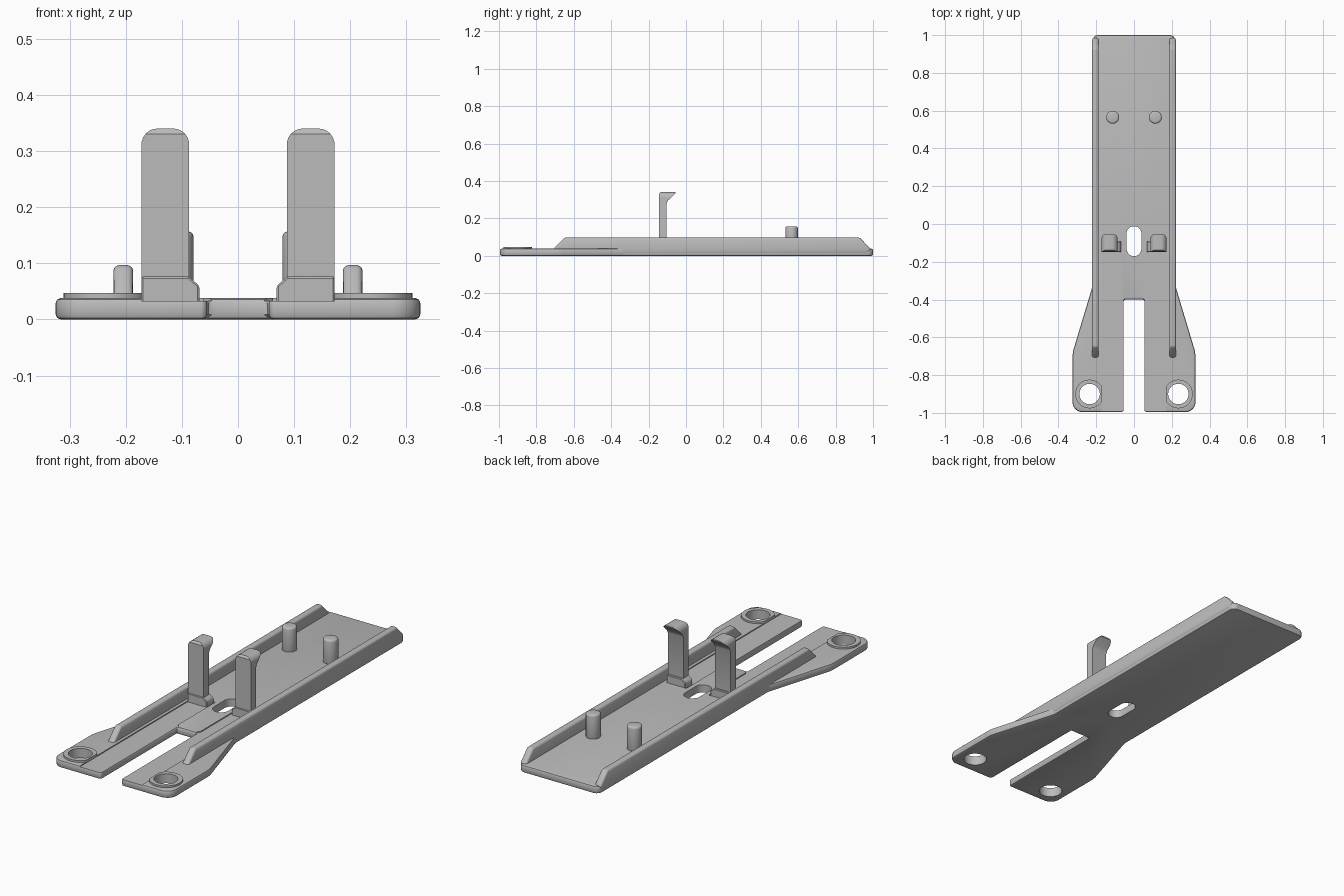
import bpy, bmesh, math
from mathutils import Vector

if "Cube" in bpy.data.objects:
    bpy.data.objects.remove(bpy.data.objects["Cube"])

grey = bpy.data.materials.new("plain_grey")
grey.use_nodes = True
grey.diffuse_color = (0.5, 0.5, 0.5, 1)
grey.node_tree.nodes["Principled BSDF"].inputs["Base Color"].default_value = (0.5, 0.5, 0.5, 1)


def rounded(corners, steps=6):
    """Polygon from (x, y, radius) corners, with each corner rounded."""
    pts = []
    for i, (x, y, r) in enumerate(corners):
        p = Vector((x, y))
        before = (Vector(corners[i - 1][:2]) - p).normalized()
        after = (Vector(corners[(i + 1) % len(corners)][:2]) - p).normalized()
        if r == 0:
            pts.append(p)
            continue
        d = r / math.tan(before.angle(after) / 2)
        a, b = p + before * d, p + after * d
        centre = p + (before + after).normalized() * math.hypot(r, d)
        for k in range(steps + 1):
            v = (a - centre).lerp(b - centre, k / steps)
            pts.append(centre + v.normalized() * r)
    return pts


def prism(name, pts, axis, lo, hi):
    """Extrude a flat polygon along the named axis."""
    place = {"x": lambda p, t: (t, p[0], p[1]),
             "y": lambda p, t: (p[0], t, p[1]),
             "z": lambda p, t: (p[0], p[1], t)}[axis]
    bm = bmesh.new()
    low = [bm.verts.new(place(p, lo)) for p in pts]
    high = [bm.verts.new(place(p, hi)) for p in pts]
    bm.faces.new(low)
    bm.faces.new(high)
    for i in range(len(pts)):
        bm.faces.new((low[i - 1], low[i], high[i], high[i - 1]))
    bmesh.ops.recalc_face_normals(bm, faces=bm.faces)
    mesh = bpy.data.meshes.new(name)
    bm.to_mesh(mesh)
    bm.free()
    mesh.materials.append(grey)
    obj = bpy.data.objects.new(name, mesh)
    bpy.context.collection.objects.link(obj)
    return obj


def circle(x, y, r, n=40):
    return [(x + r * math.cos(math.tau * i / n), y + r * math.sin(math.tau * i / n))
            for i in range(n)]


def bake(obj):
    bpy.context.view_layer.update()
    graph = bpy.context.evaluated_depsgraph_get()
    mesh = bpy.data.meshes.new_from_object(obj.evaluated_get(graph))
    obj.modifiers.clear()
    obj.data = mesh


def bevel(obj, width, segments):
    mod = obj.modifiers.new("bevel", "BEVEL")
    mod.width, mod.segments = width, segments
    mod.limit_method = "ANGLE"
    bake(obj)


def combine(obj, tool, operation):
    mod = obj.modifiers.new("combine", "BOOLEAN")
    mod.object, mod.operation, mod.solver = tool, operation, "EXACT"
    bake(obj)
    bpy.data.objects.remove(tool)


def smooth(obj):
    bpy.ops.object.select_all(action="DESELECT")
    obj.select_set(True)
    bpy.context.view_layer.objects.active = obj
    bpy.ops.object.shade_smooth_by_angle(angle=math.radians(32))


# Base plate with two flared legs
side = [(0.055, -0.40, 0), (0.055, -0.995, 0.012), (0.325, -0.995, 0.05),
        (0.325, -0.68, 0.15), (0.22, -0.33, 0.06), (0.22, 1.0, 0.03)]
outline = side + [(-x, y, r) for x, y, r in reversed(side)]
plate = prism("base_plate", rounded(outline), "z", 0, 0.038)
bevel(plate, 0.009, 2)

for s in (1, -1):
    # Raised ring, recessed strip and screw hole on each leg
    boss = prism("ring", circle(s * 0.235, -0.9, 0.076), "z", 0.02, 0.047)
    combine(plate, boss, "UNION")
    strip = [(s * 0.02, -1.1), (s * 0.172, -1.1), (s * 0.172, -0.09), (s * 0.062, -0.09),
             (s * 0.062, -0.38), (s * 0.02, -0.43)]
    combine(plate, prism("strip", strip, "z", 0.033, 0.1), "DIFFERENCE")
    combine(plate, prism("hole", circle(s * 0.235, -0.9, 0.054), "z", -0.1, 0.1), "DIFFERENCE")

# Oval slot through the floor
oval = rounded([(-0.039, -0.17, 0.038), (0.039, -0.17, 0.038),
                (0.039, -0.012, 0.038), (-0.039, -0.012, 0.038)], 8)
combine(plate, prism("oval", oval, "z", -0.1, 0.1), "DIFFERENCE")
smooth(plate)

for s, label in ((1, "left"), (-1, "right")):
    # Side rail with sloped ends
    rail = prism(label + "_rail",
                 [(0.97, 0.012), (0.988, 0.035), (0.93, 0.097), (-0.65, 0.097),
                  (-0.71, 0.035), (-0.71, 0.012)], "x", s * 0.187, s * 0.222)
    bevel(rail, 0.01, 3)
    smooth(rail)

    # Hooked clip: side profile trimmed by a round-topped front shape
    clip = prism(label + "_clip",
                 [(-0.145, 0.03), (-0.145, 0.33), (-0.137, 0.34), (-0.056, 0.34), (-0.056, 0.334),
                  (-0.096, 0.296), (-0.103, 0.28), (-0.103, 0.03)], "x", s * 0.05, s * 0.2)
    front = rounded([(s * 0.087, 0.0, 0), (s * 0.172, 0.0, 0),
                     (s * 0.172, 0.34, 0.028), (s * 0.087, 0.34, 0.028)])
    combine(clip, prism("trim", front, "y", -0.3, 0.1), "INTERSECT")
    smooth(clip)

    # Widened foot of the clip
    foot = prism(label + "_clip_foot",
                 [(s * 0.069, 0.025), (s * 0.172, 0.025), (s * 0.172, 0.076),
                  (s * 0.088, 0.076), (s * 0.069, 0.06)], "y", -0.149, -0.092)
    bevel(foot, 0.003, 1)
    smooth(foot)

    # Locating peg
    peg = prism(label + "_peg", circle(s * 0.113, 0.565, 0.034, 32), "z", 0.03, 0.157)
    bevel(peg, 0.01, 3)
    smooth(peg)
